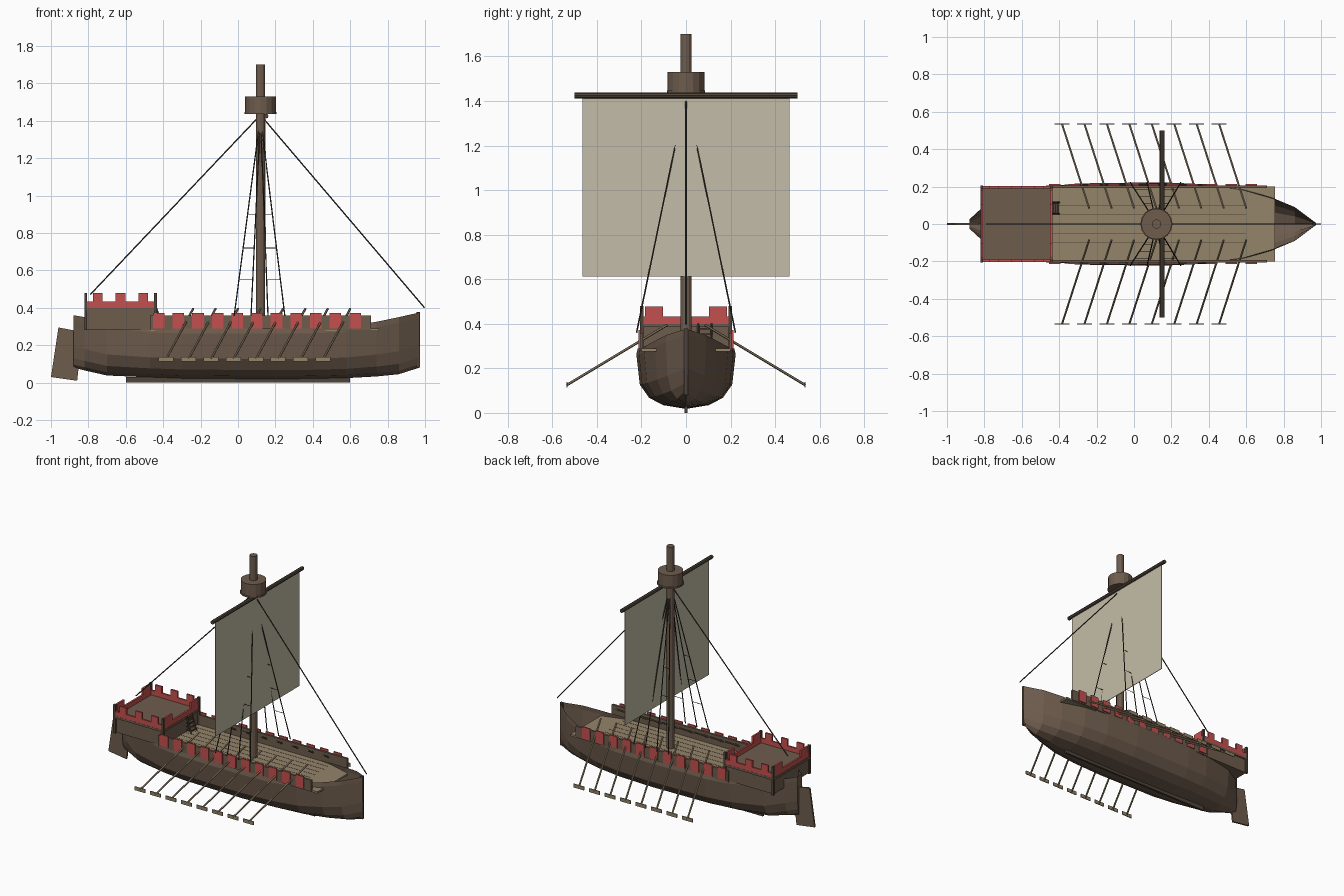
import bpy, bmesh
from mathutils import Vector, Matrix

if "Cube" in bpy.data.objects:
    bpy.data.objects.remove(bpy.data.objects["Cube"])


def material(name, *rgb):
    lin = [((c / 255 + 0.055) / 1.055) ** 2.4 for c in rgb] + [1]
    m = bpy.data.materials.new(name)
    m.use_nodes = True
    m.diffuse_color = lin
    m.node_tree.nodes["Principled BSDF"].inputs["Base Color"].default_value = lin
    return m


WOOD = material("brown wood", 110, 92, 77)
DARK = material("dark wood", 80, 68, 57)
PLANK = material("pale planks", 148, 133, 106)
RED = material("red paint", 196, 80, 78)
CLOTH = material("sail cloth", 196, 188, 168)
ROPE = material("rope", 66, 58, 50)


def finish(name, bm, mat):
    bmesh.ops.recalc_face_normals(bm, faces=bm.faces)
    me = bpy.data.meshes.new(name)
    bm.to_mesh(me)
    bm.free()
    me.materials.append(mat)
    ob = bpy.data.objects.new(name, me)
    bpy.context.collection.objects.link(ob)
    return ob


def add_box(bm, x0, x1, y0, y1, z0, z1):
    size = Matrix.Diagonal((x1 - x0, y1 - y0, z1 - z0, 1))
    mid = Matrix.Translation(((x0 + x1) / 2, (y0 + y1) / 2, (z0 + z1) / 2))
    bmesh.ops.create_cube(bm, size=1, matrix=mid @ size)


def add_rod(bm, a, b, r, sides=6):
    a, b = Vector(a), Vector(b)
    d = b - a
    turn = d.to_track_quat("Z", "Y").to_matrix().to_4x4()
    bmesh.ops.create_cone(bm, cap_ends=True, segments=sides, radius1=r, radius2=r,
                          depth=d.length, matrix=Matrix.Translation((a + b) / 2) @ turn)


def boxes(name, mat, *dims):
    bm = bmesh.new()
    for d in dims:
        add_box(bm, *d)
    return finish(name, bm, mat)


def rods(name, mat, r, *ends, sides=6):
    bm = bmesh.new()
    for a, b in ends:
        add_rod(bm, a, b, r, sides)
    return finish(name, bm, mat)


# Hull: open shell lofted through stations (x, half width, keel z, rim z)
stations = [(-0.88, 0.025, 0.08, 0.36), (-0.82, 0.08, 0.065, 0.35),
            (-0.7, 0.15, 0.038, 0.32), (-0.47, 0.2, 0.028, 0.295),
            (-0.3, 0.217, 0.022, 0.29), (0.15, 0.223, 0.018, 0.29),
            (0.4, 0.212, 0.02, 0.29), (0.58, 0.188, 0.024, 0.3),
            (0.74, 0.14, 0.033, 0.325), (0.86, 0.09, 0.045, 0.35),
            (0.97, 0.008, 0.08, 0.375)]
section = [(0.97, 1), (1, 0.9), (0.93, 0.4), (0.74, 0.18), (0.45, 0.06)]
section = section + [(0, 0)] + [(-y, z) for y, z in reversed(section)]
bm = bmesh.new()
rings = [[bm.verts.new((x, w * y, lo + (hi - lo) * z)) for y, z in section]
         for x, w, lo, hi in stations]
for a, b in zip(rings, rings[1:]):
    for i in range(len(section) - 1):
        bm.faces.new((a[i], a[i + 1], b[i + 1], b[i]))
bm.faces.new(rings[0])
bm.faces.new(rings[-1])
finish("hull", bm, WOOD)
boxes("keel", DARK, (-0.6, 0.6, -0.007, 0.007, 0, 0.03))

# Deck and rails with hanging shields
boxes("deck", PLANK, (-0.47, 0.755, -0.2, 0.2, 0.275, 0.288))
boxes("deck_seams", DARK, *[(-0.44, 0.6, y - 0.001, y + 0.001, 0.288, 0.289)
                            for y in (-0.15, -0.1, -0.05, 0, 0.05, 0.1, 0.15)])
for side, s in (("left", 1), ("right", -1)):
    def strip(a, b):
        return min(s * a, s * b), max(s * a, s * b)
    boxes(side + "_rail", WOOD, (-0.47, 0.71, *strip(0.192, 0.207), 0.28, 0.358))
    boxes(side + "_shields", RED,
          *[(-0.455 + 0.105 * i, -0.393 + 0.105 * i, *strip(0.205, 0.214), 0.29, 0.372)
            for i in range(11)])

    # Oars with flat blades
    starts = [-0.385 + 0.12 * i for i in range(8)]
    rods(side + "_oars", PLANK, 0.006,
         *[((x, s * 0.535, 0.125), (x + 0.145, s * 0.085, 0.395)) for x in starts])
    boxes(side + "_oar_blades", PLANK,
          *[(x - 0.04, x + 0.04, *strip(0.531, 0.537), 0.113, 0.138) for x in starts])

    # Shrouds and ratlines
    top = Vector((0.12, s * 0.004, 1.42))
    feet = [Vector((x, s * 0.222, 0.36)) for x in (-0.02, 0.07, 0.16, 0.25)]
    rods(side + "_shrouds", ROPE, 0.0035, *[(top, f) for f in feet], sides=5)
    steps = []
    for z in (0.55, 0.72, 0.9):
        t = (1.42 - z) / 1.06
        for i in (0, 2):
            steps.append((top.lerp(feet[i], t), top.lerp(feet[i + 1], t)))
    rods(side + "_ratlines", ROPE, 0.002, *steps, sides=4)

# Stern castle with battlements
boxes("stern_castle", WOOD, (-0.815, -0.445, -0.195, 0.195, 0.285, 0.39))
boxes("castle_floor", WOOD, (-0.822, -0.435, -0.203, 0.203, 0.385, 0.4))
walls = []
for y in (-0.196, 0.196):
    walls.append((-0.815, -0.44, y - 0.006, y + 0.006, 0.4, 0.433))
    walls += [(x - 0.026, x + 0.026, y - 0.006, y + 0.006, 0.433, 0.478)
              for x in (-0.75, -0.628, -0.506)]
for x in (-0.812, -0.443):
    walls.append((x - 0.006, x + 0.006, -0.196, 0.196, 0.4, 0.433))
    walls += [(x - 0.006, x + 0.006, y - 0.04, y + 0.04, 0.433, 0.478)
              for y in (-0.143, 0.143)]
boxes("battlements", RED, *walls)
boxes("castle_posts", DARK, *[(x - 0.008, x + 0.008, y - 0.008, y + 0.008, 0.28, 0.48)
                              for x in (-0.814, -0.441) for y in (-0.198, 0.198)])

# Ladder from deck to castle
boxes("ladder", DARK, *[(-0.437, -0.4 - 0.009 * i, 0.055, 0.115,
                         0.3 + 0.025 * i, 0.307 + 0.025 * i) for i in range(4)])
rods("ladder_sides", DARK, 0.005, *[((-0.4, y, 0.288), (-0.437, y, 0.4))
                                    for y in (0.055, 0.115)], sides=4)

# Rudder
bm = bmesh.new()
outline = [(-0.96, 0.295), (-1, 0.03), (-0.86, 0.01), (-0.83, 0.27)]
face = bm.faces.new([bm.verts.new((x, -0.006, z)) for x, z in outline])
out = bmesh.ops.extrude_face_region(bm, geom=[face])
bmesh.ops.translate(bm, vec=(0, 0.012, 0),
                    verts=[v for v in out["geom"] if isinstance(v, bmesh.types.BMVert)])
finish("rudder", bm, WOOD)

# Mast, lookout, yard, sail and stays
rods("mast", WOOD, 0.025, ((0.12, 0, 0.1), (0.12, 0, 1.7)), sides=12)
rods("lookout", WOOD, 0.082, ((0.12, 0, 1.44), (0.12, 0, 1.53)), sides=16)
rods("lookout_rim", WOOD, 0.086, ((0.12, 0, 1.437), (0.12, 0, 1.447)), sides=16)
rods("yard", DARK, 0.013, ((0.15, -0.5, 1.425), (0.15, 0.5, 1.425)), sides=8)
boxes("sail", CLOTH, (0.146, 0.15, -0.465, 0.465, 0.613, 1.415))
rods("stays", ROPE, 0.004, ((0.12, 0, 1.43), (0.997, 0, 0.4)),
     ((0.12, 0, 1.43), (-0.79, 0, 0.47)), sides=5)
boxes("bow_post", DARK, (0.955, 0.972, -0.008, 0.008, 0.08, 0.378))
